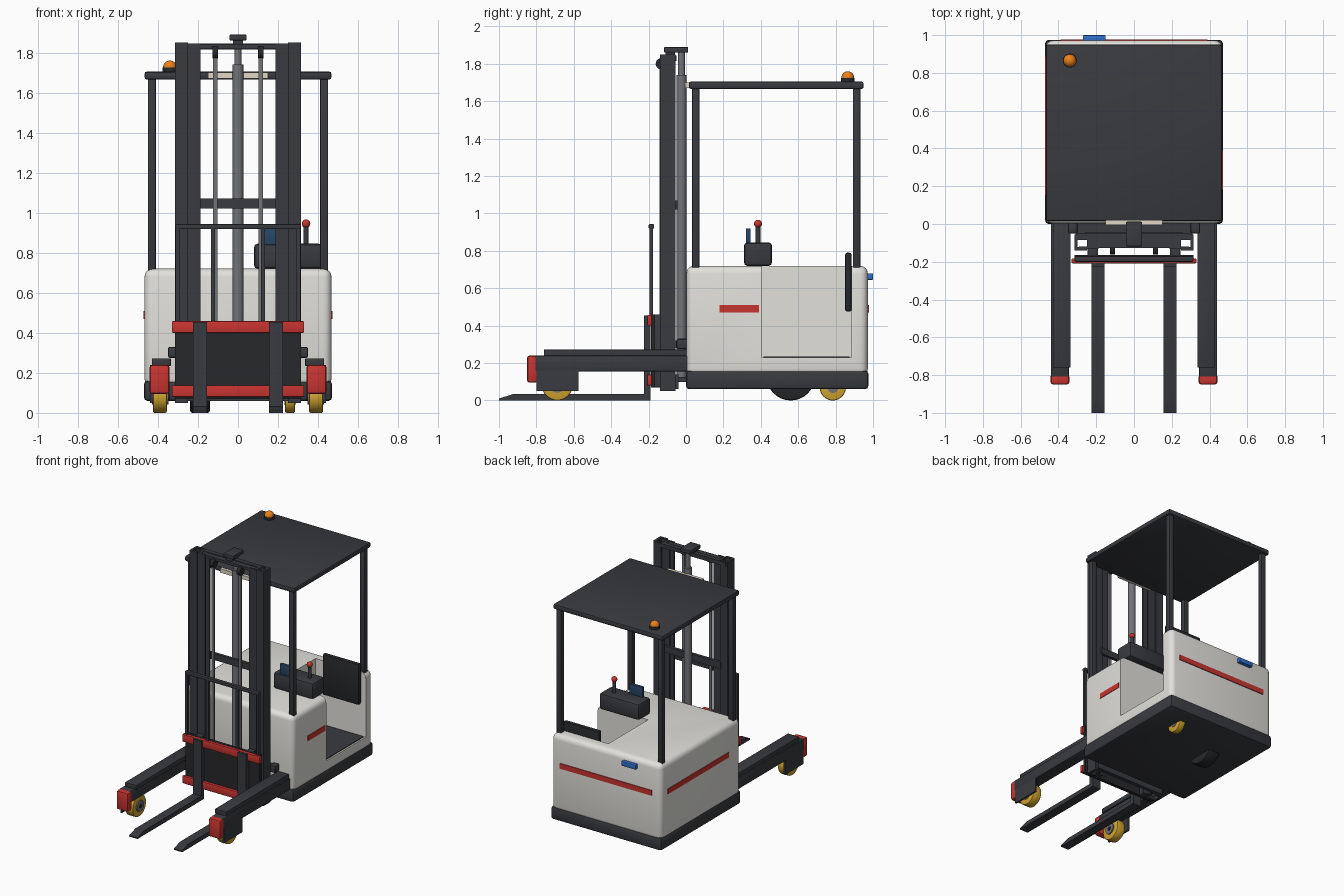
import bpy, bmesh, math
from mathutils import Matrix, Vector

if "Cube" in bpy.data.objects:
    bpy.data.objects.remove(bpy.data.objects["Cube"])


def mat(name, r, g, b):
    m = bpy.data.materials.new(name)
    m.diffuse_color = (r, g, b, 1)
    m.use_nodes = True
    m.node_tree.nodes["Principled BSDF"].inputs["Base Color"].default_value = m.diffuse_color
    return m


DARK = mat("dark_paint", 0.04, 0.043, 0.05)
BLACK = mat("black", 0.02, 0.021, 0.024)
LIGHT = mat("light_paint", 0.76, 0.75, 0.71)
BEIGE = mat("beige", 0.75, 0.68, 0.56)
RED = mat("red", 0.58, 0.035, 0.03)
YELLOW = mat("yellow", 0.65, 0.38, 0.03)
ORANGE = mat("orange", 0.85, 0.22, 0.01)
BLUE = mat("blue", 0.03, 0.16, 0.6)
SCREEN = mat("screen_blue", 0.02, 0.06, 0.13)
STEEL = mat("steel", 0.17, 0.175, 0.19)


def finish(bm, name, m):
    bmesh.ops.recalc_face_normals(bm, faces=bm.faces[:])
    me = bpy.data.meshes.new(name)
    bm.to_mesh(me)
    bm.free()
    me.materials.append(m)
    ob = bpy.data.objects.new(name, me)
    bpy.context.collection.objects.link(ob)
    return ob


def box(name, x, y, z, m, bevel=0.0, seg=2):
    """Box from (min, max) ranges with optionally rounded edges."""
    bm = bmesh.new()
    bmesh.ops.create_cube(bm, size=1)
    for v in bm.verts:
        v.co = Vector([(r[0] + r[1]) / 2 + c * (r[1] - r[0]) for c, r in zip(v.co, (x, y, z))])
    if bevel:
        bmesh.ops.bevel(bm, geom=bm.edges[:], offset=bevel, segments=seg, profile=0.5, affect='EDGES')
    return finish(bm, name, m)


def rod(name, c, r, length, m, axis='Z', bevel=0.0, sides=32):
    """Cylinder centred on c along an axis."""
    bm = bmesh.new()
    bmesh.ops.create_cone(bm, cap_ends=True, segments=sides, radius1=r, radius2=r, depth=length)
    if bevel:
        rim = [e for e in bm.edges if abs(e.verts[0].co.z - e.verts[1].co.z) < 1e-5]
        bmesh.ops.bevel(bm, geom=rim, offset=bevel, segments=2, profile=0.5, affect='EDGES')
    rot = Matrix.Rotation(math.pi / 2, 4, 'Y') if axis == 'X' else Matrix()
    bmesh.ops.transform(bm, matrix=Matrix.Translation(c) @ rot, verts=bm.verts[:])
    return finish(bm, name, m)


def ball(name, c, r, m):
    bm = bmesh.new()
    bmesh.ops.create_uvsphere(bm, u_segments=24, v_segments=14, radius=r)
    bmesh.ops.translate(bm, vec=c, verts=bm.verts[:])
    return finish(bm, name, m)


def prism(name, pts, place, offset, m):
    """Extrude a 2D profile; place maps (a, b) to 3D."""
    bm = bmesh.new()
    f = bm.faces.new([bm.verts.new(place(a, b)) for a, b in pts])
    ext = bmesh.ops.extrude_face_region(bm, geom=[f])
    bmesh.ops.translate(bm, vec=offset, verts=[v for v in ext['geom'] if isinstance(v, bmesh.types.BMVert)])
    return finish(bm, name, m)


def span(s, a, b):
    return tuple(sorted((s * a, s * b)))


# chassis with the operator compartment cut out of the right side
box("chassis_skirt", (-0.47, 0.47), (0, 0.975), (0.06, 0.16), DARK, 0.018)
body = box("body", (-0.467, 0.467), (0.002, 0.972), (0.13, 0.72), LIGHT, 0.04, 4)
cutter = box("compartment_cutter", (0.04, 0.7), (0.405, 0.885), (0.23, 0.9), LIGHT)
mod = body.modifiers.new("compartment", 'BOOLEAN')
mod.operation, mod.object, mod.solver = 'DIFFERENCE', cutter, 'EXACT'
bpy.context.view_layer.objects.active = body
bpy.ops.object.modifier_apply(modifier=mod.name)
bpy.data.objects.remove(cutter)
box("floor_mat", (0.05, 0.455), (0.415, 0.875), (0.225, 0.236), DARK)
box("back_pad", (0.12, 0.43), (0.85, 0.886), (0.475, 0.79), BLACK, 0.012)

# stripes and rear lamp
box("right_stripe", (0.46, 0.471), (0.18, 0.39), (0.47, 0.51), RED)
box("left_stripe", (-0.471, -0.46), (0.15, 0.89), (0.47, 0.51), RED)
box("rear_stripe", (-0.39, 0.39), (0.965, 0.978), (0.47, 0.51), RED)
box("rear_lamp", (-0.27, -0.15), (0.965, 1.0), (0.645, 0.68), BLUE, 0.004)

# controls
box("console", (0.08, 0.42), (0.31, 0.46), (0.72, 0.845), DARK, 0.018)
box("display", (0.13, 0.24), (0.32, 0.345), (0.835, 0.92), SCREEN, 0.003)
rod("lever", (0.34, 0.385, 0.885), 0.013, 0.11, DARK)
ball("lever_knob", (0.34, 0.385, 0.945), 0.021, RED)

# overhead guard and beacon
box("guard_roof", (-0.467, 0.467), (0.015, 0.95), (1.665, 1.705), DARK, 0.012)
for s, side in ((-1, "left"), (1, "right")):
    for y, end in ((0.052, "front"), (0.912, "rear")):
        box(f"{end}_{side}_pillar", span(s, 0.41, 0.45), (y - 0.02, y + 0.02), (0.69, 1.68), DARK, 0.005)
box("mast_tie", (-0.15, 0.15), (-0.005, 0.03), (1.67, 1.7), BEIGE)
rod("beacon_base", (-0.34, 0.865, 1.713), 0.037, 0.024, BLACK)
ball("beacon_lamp", (-0.34, 0.865, 1.726), 0.034, ORANGE)

for s, side in ((-1, "left"), (1, "right")):
    # mast channel and nested inner rail, open toward the middle
    prism(f"{side}_outer_rail", [(0.315, -0.14), (0.315, -0.055), (0.25, -0.055), (0.25, -0.072),
          (0.298, -0.072), (0.298, -0.123), (0.25, -0.123), (0.25, -0.14)],
          lambda a, b: (s * a, b, 0.05), (0, 0, 1.8), DARK)
    prism(f"{side}_inner_rail", [(0.29, -0.132), (0.29, -0.12), (0.25, -0.12), (0.25, -0.077), (0.29, -0.077),
          (0.29, -0.065), (0.187, -0.065), (0.187, -0.077), (0.23, -0.077), (0.23, -0.12),
          (0.187, -0.12), (0.187, -0.132)],
          lambda a, b: (s * a, b, 0.07), (0, 0, 1.775), DARK)
    # lift chain and pulley
    box(f"{side}_chain", span(s, 0.103, 0.125), (-0.142, -0.13), (0.4, 1.8), STEEL)
    rod(f"{side}_pulley", (s * 0.114, -0.132, 1.80), 0.03, 0.028, BLACK, 'X')
    # mast foot bracket
    box(f"{side}_mast_bracket", span(s, 0.3, 0.35), (-0.05, 0.01), (0.275, 0.33), DARK, 0.01)
    # fork
    prism(f"{side}_fork", [(-1, 0), (-0.19, 0), (-0.19, 0.455), (-0.225, 0.455), (-0.225, 0.034),
          (-0.925, 0.034), (-1, 0.01)],
          lambda a, b: (s * 0.155, a, b), (s * 0.07, 0, 0), DARK)
    # support leg, wheel and bumper
    box(f"{side}_leg", span(s, 0.345, 0.44), (-0.81, 0.02), (0.155, 0.24), DARK, 0.006)
    box(f"{side}_leg_cap", span(s, 0.335, 0.43), (-0.76, 0.02), (0.235, 0.272), DARK, 0.004)
    box(f"{side}_wheel_guard", span(s, 0.428, 0.44), (-0.8, -0.575), (0.05, 0.16), DARK)
    rod(f"{side}_load_wheel", (s * 0.39, -0.688, 0.083), 0.083, 0.07, YELLOW, 'X', 0.008)
    rod(f"{side}_wheel_hub", (s * 0.388, -0.688, 0.083), 0.042, 0.084, STEEL, 'X')
    rod(f"{side}_wheel_axle", (s * 0.39, -0.688, 0.083), 0.015, 0.096, BLACK, 'X')
    box(f"{side}_bumper", span(s, 0.342, 0.442), (-0.85, -0.795), (0.095, 0.24), RED, 0.014)

# mast cross members
box("mast_top_bar", (-0.3, 0.3), (-0.085, -0.05), (1.815, 1.845), DARK)
box("mast_head_bar", (-0.24, 0.24), (-0.128, -0.08), (1.82, 1.84), DARK)
box("mast_middle_bar", (-0.26, 0.26), (-0.068, -0.045), (1.02, 1.07), DARK)
box("mast_bottom_bar", (-0.3, 0.3), (-0.07, -0.04), (0.06, 0.14), DARK)
box("mast_mount", (-0.31, 0.31), (-0.056, 0.01), (0.28, 0.32), DARK)

# lift cylinder
rod("lift_cylinder", (0, -0.024, 0.92), 0.027, 1.64, STEEL)
rod("lift_piston", (0, -0.024, 1.8), 0.018, 0.15, STEEL)
box("cylinder_foot", (-0.05, 0.05), (-0.055, 0.005), (0.1, 0.125), DARK)
box("cylinder_head", (-0.043, 0.043), (-0.118, 0.012), (1.86, 1.89), DARK, 0.006)
box("head_link", (-0.025, 0.025), (-0.11, -0.06), (1.83, 1.87), DARK)

# carriage and load backrest
box("carriage_plate", (-0.315, 0.315), (-0.187, -0.165), (0.07, 0.46), BLACK)
for s, side in ((-1, "left"), (1, "right")):
    box(f"{side}_carriage_arm", span(s, 0.19, 0.245), (-0.175, -0.125), (0.07, 0.46), DARK, 0.005)
for z, lvl in ((0.08, "lower"), (0.4, "upper")):
    box(f"{lvl}_carriage_bar", (-0.33, 0.33), (-0.208, -0.182), (z, z + 0.058), RED, 0.005)
box("backrest_top", (-0.315, 0.315), (-0.2, -0.17), (0.918, 0.943), DARK, 0.006)
for i, x in enumerate((-0.303, -0.125, 0.125, 0.303)):
    box(f"backrest_bar_{i}", (x - 0.01, x + 0.01), (-0.195, -0.176), (0.45, 0.925), DARK)

# drive wheel and caster under the chassis
rod("drive_wheel", (-0.19, 0.56, 0.13), 0.13, 0.1, BLACK, 'X', 0.012)
rod("caster_wheel", (0.26, 0.785, 0.07), 0.07, 0.05, YELLOW, 'X', 0.008)
rod("caster_hub", (0.26, 0.785, 0.07), 0.03, 0.056, STEEL, 'X')

# smooth the curved surfaces, keep corners sharp
for ob in bpy.context.scene.objects:
    ob.select_set(True)
    bpy.context.view_layer.objects.active = ob
bpy.ops.object.shade_smooth_by_angle(angle=math.radians(35))
